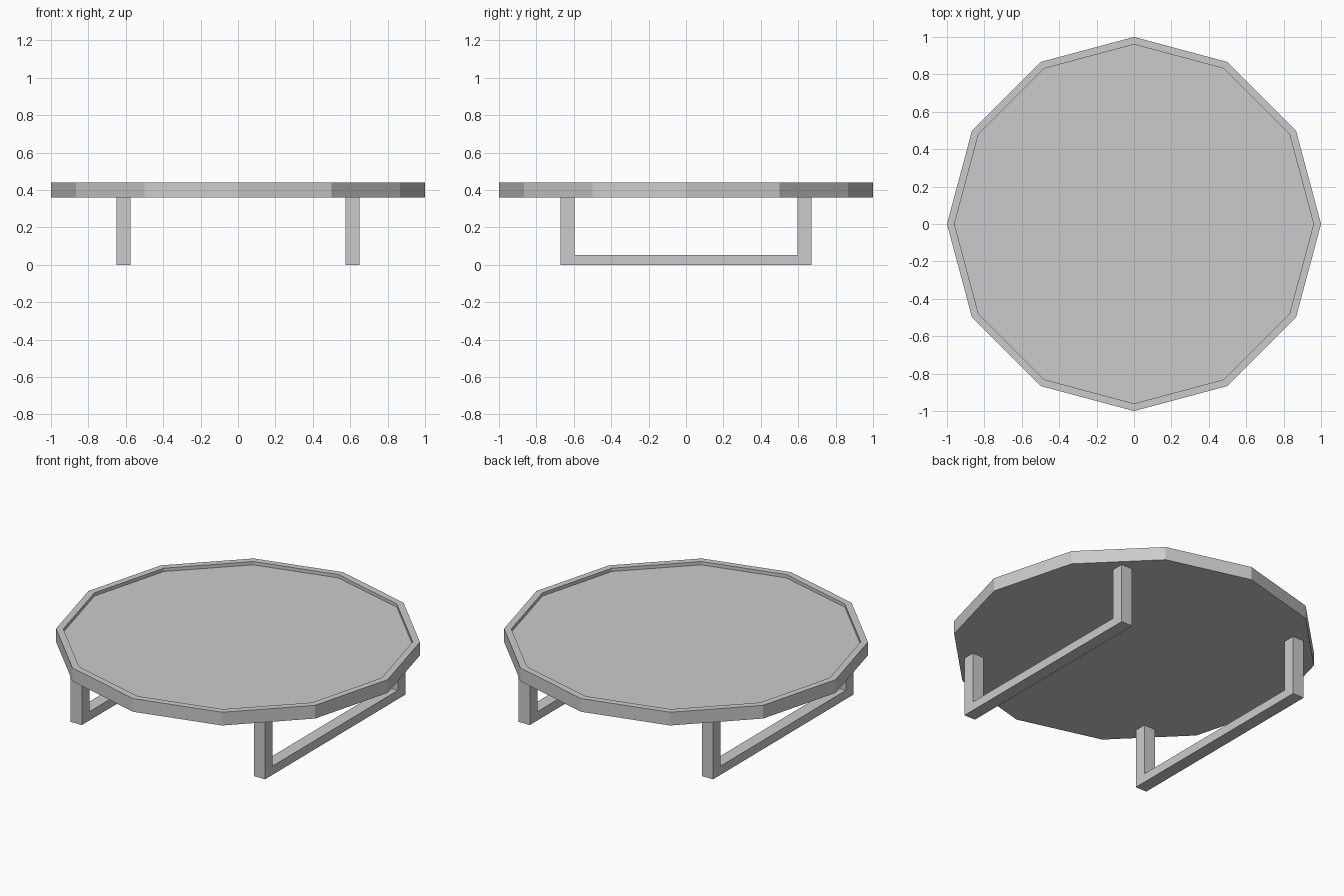
import bpy, bmesh, math

if "Cube" in bpy.data.objects:
    bpy.data.objects.remove(bpy.data.objects["Cube"])

SIDES = 12


def finish(bm, name):
    bmesh.ops.recalc_face_normals(bm, faces=bm.faces)
    mesh = bpy.data.meshes.new(name)
    bm.to_mesh(mesh)
    bm.free()
    obj = bpy.data.objects.new(name, mesh)
    bpy.context.collection.objects.link(obj)
    return obj


def ring(bm, radius, z):
    step = 2 * math.pi / SIDES
    return [bm.verts.new((radius * math.cos(i * step), radius * math.sin(i * step), z))
            for i in range(SIDES)]


# Twelve-sided tray top: underside, outer wall, rim, inner wall, recessed floor
bm = bmesh.new()
rings = [ring(bm, r, z) for r, z in ((1, 0.36), (1, 0.44), (0.96, 0.44), (0.96, 0.42))]
for a, b in zip(rings, rings[1:]):
    for i in range(SIDES):
        j = (i + 1) % SIDES
        bm.faces.new((a[i], a[j], b[j], b[i]))
bm.faces.new(rings[0])
bm.faces.new(rings[-1])
finish(bm, "tray_top")


# U-shaped leg frames: side profile extruded along x
def leg_frame(name, x0, x1):
    outer, inner, top, bar = 0.67, 0.597, 0.36, 0.053
    profile = [(-outer, 0), (outer, 0), (outer, top), (inner, top),
               (inner, bar), (-inner, bar), (-inner, top), (-outer, top)]
    bm = bmesh.new()
    face = bm.faces.new([bm.verts.new((x0, y, z)) for y, z in profile])
    geom = bmesh.ops.extrude_face_region(bm, geom=[face])["geom"]
    verts = [v for v in geom if isinstance(v, bmesh.types.BMVert)]
    bmesh.ops.translate(bm, verts=verts, vec=(x1 - x0, 0, 0))
    finish(bm, name)


leg_frame("left_leg_frame", -0.65, -0.575)
leg_frame("right_leg_frame", 0.575, 0.65)
